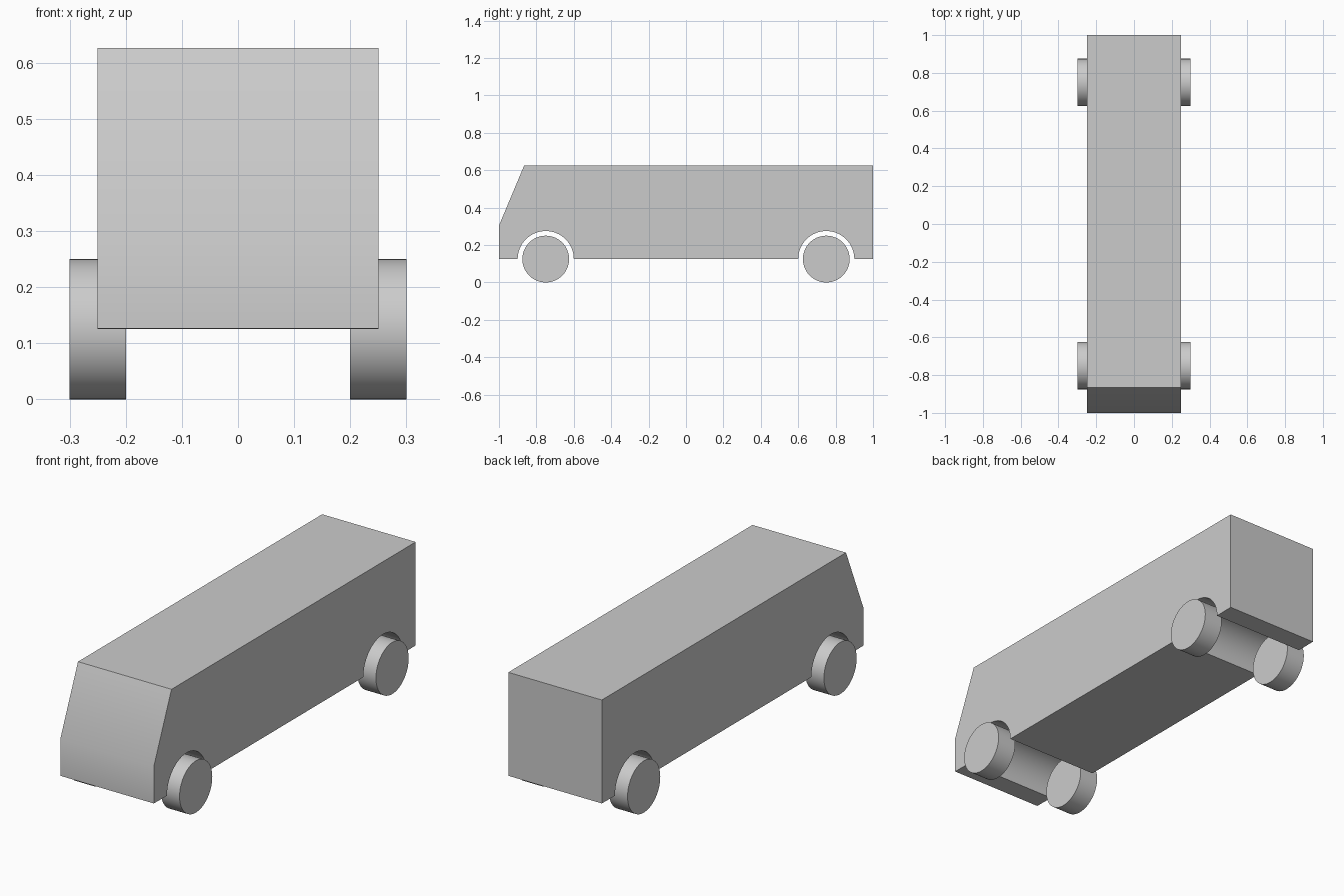
import bpy, bmesh
from math import pi, cos, sin

if "Cube" in bpy.data.objects:
    bpy.data.objects.remove(bpy.data.objects["Cube"])

AXLE_Z, WHEEL_R, ARCH_R = 0.125, 0.125, 0.15
AXLES = {"front": -0.75, "rear": 0.75}


def smooth(obj):
    bpy.ops.object.select_all(action='DESELECT')
    obj.select_set(True)
    bpy.context.view_layer.objects.active = obj
    bpy.ops.object.shade_smooth_by_angle(angle=pi / 6)


def arch(y, steps=32):
    # Half-round wheel arch, walked from back to front
    return [(y + ARCH_R * cos(pi * i / steps), AXLE_Z + ARCH_R * sin(pi * i / steps))
            for i in range(steps + 1)]


def extrude_profile(name, profile, half_width):
    bm = bmesh.new()
    face = bm.faces.new([bm.verts.new((-half_width, y, z)) for y, z in profile])
    result = bmesh.ops.extrude_face_region(bm, geom=[face], use_keep_orig=True)
    verts = [v for v in result["geom"] if isinstance(v, bmesh.types.BMVert)]
    bmesh.ops.translate(bm, verts=verts, vec=(2 * half_width, 0, 0))
    bmesh.ops.recalc_face_normals(bm, faces=bm.faces)
    mesh = bpy.data.meshes.new(name)
    bm.to_mesh(mesh)
    bm.free()
    obj = bpy.data.objects.new(name, mesh)
    bpy.context.collection.objects.link(obj)
    return obj


# Van body: side profile with sloped windscreen and full-width wheel arches
profile = [(-1, 0.126), (-1, 0.304), (-0.865, 0.626), (1, 0.626), (1, 0.126)]
profile += arch(AXLES["rear"]) + arch(AXLES["front"])
smooth(extrude_profile("van_body", profile, 0.25))

# Four wheels, standing slightly proud of the body sides
for end, y in AXLES.items():
    for side, x in (("left", -0.25), ("right", 0.25)):
        bpy.ops.mesh.primitive_cylinder_add(vertices=64, radius=WHEEL_R, depth=0.1,
                                            location=(x, y, AXLE_Z), rotation=(0, pi / 2, 0))
        wheel = bpy.context.object
        wheel.name = f"{end}_{side}_wheel"
        smooth(wheel)
